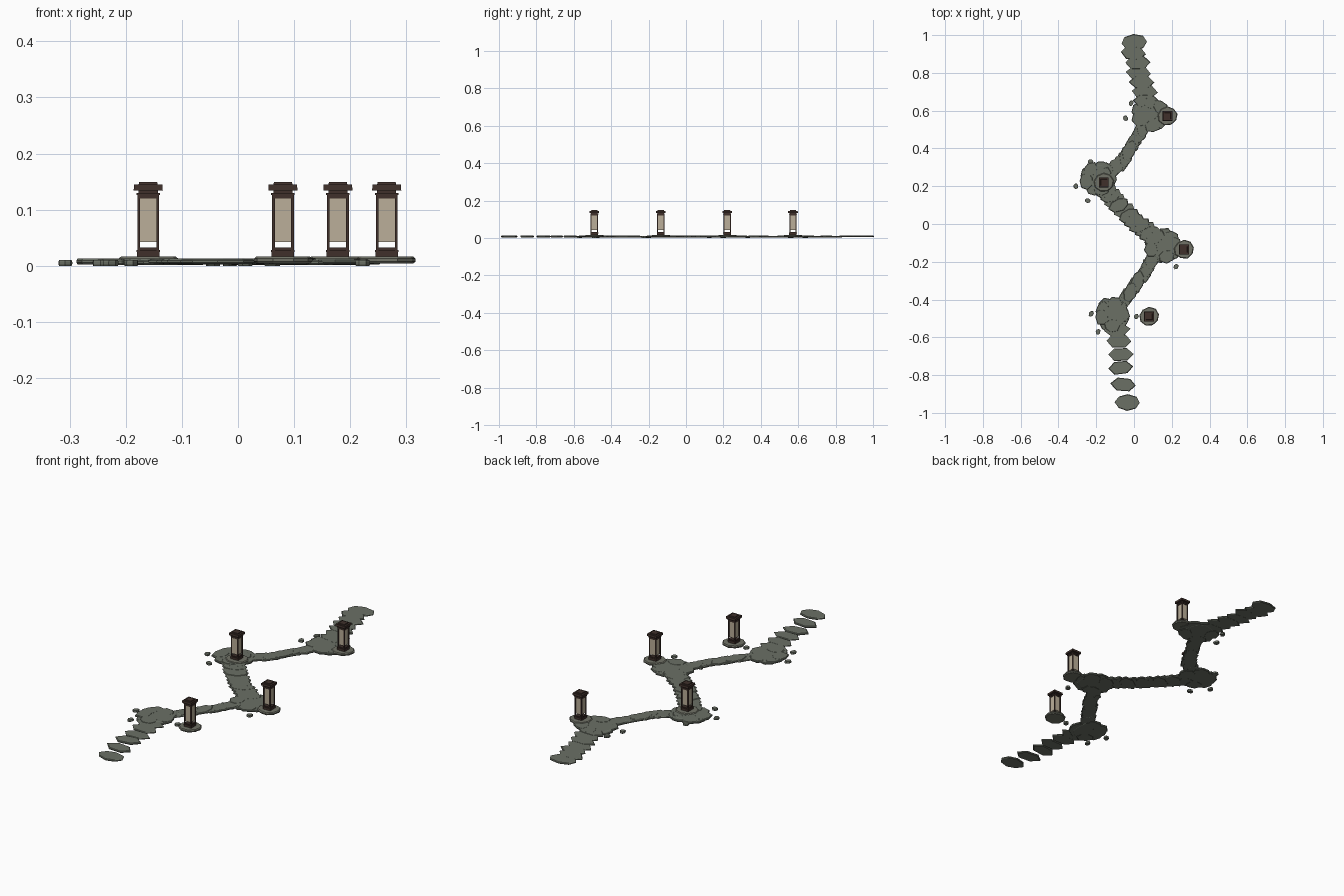
import bpy, bmesh, math, random
from mathutils import Vector

if "Cube" in bpy.data.objects:
    bpy.data.objects.remove(bpy.data.objects["Cube"])

random.seed(7)


def material(name, rgb):
    m = bpy.data.materials.new(name)
    m.diffuse_color = (*rgb, 1)
    m.use_nodes = True
    m.node_tree.nodes["Principled BSDF"].inputs["Base Color"].default_value = m.diffuse_color
    return m


STONE = material("grey green stone", (0.145, 0.162, 0.130))
BASE = material("warm grey stone", (0.165, 0.170, 0.135))
WOOD = material("dark wood", (0.050, 0.030, 0.024))
PAPER = material("cream paper", (0.50, 0.43, 0.32))


def finish(name, bm, mat):
    bmesh.ops.recalc_face_normals(bm, faces=bm.faces)
    me = bpy.data.meshes.new(name)
    bm.to_mesh(me)
    bm.free()
    me.materials.append(mat)
    ob = bpy.data.objects.new(name, me)
    bpy.context.collection.objects.link(ob)
    return ob


def slab(bm, x, y, rx, ry, angle, z0, z1, n=8, rough=0.1):
    """Irregular flat stone with a chipped upper edge."""
    rim = []
    for i in range(n):
        a = math.tau * i / n
        r = 1 + random.uniform(-rough, rough)
        px, py = rx * r * math.cos(a), ry * r * math.sin(a)
        rim.append((px * math.cos(angle) - py * math.sin(angle),
                    px * math.sin(angle) + py * math.cos(angle)))
    rings = []
    for scale, t in ((0.92, 0), (1, 0.3), (1, 0.7), (0.92, 1)):
        rings.append([bm.verts.new((x + u * scale, y + v * scale, z0 + (z1 - z0) * t))
                      for u, v in rim])
    for lo, hi in zip(rings, rings[1:]):
        for i in range(n):
            j = (i + 1) % n
            bm.faces.new((lo[i], lo[j], hi[j], hi[i]))
    bm.faces.new(rings[0][::-1])
    bm.faces.new(rings[-1])


def box(bm, x, y, z0, z1, wx, wy, taper=1.0):
    v = [bm.verts.new((x + sx * wx / 2 * k, y + sy * wy / 2 * k, z))
         for z, k in ((z0, 1), (z1, taper))
         for sx, sy in ((-1, -1), (1, -1), (1, 1), (-1, 1))]
    bm.faces.new(v[3::-1])
    bm.faces.new(v[4:])
    for i in range(4):
        j = (i + 1) % 4
        bm.faces.new((v[i], v[j], v[j + 4], v[i + 4]))


# Stepping stones laid across a zigzag route, spacing per leg
legs = [
    ([(-0.035, -0.945), (-0.055, -0.85), (-0.07, -0.76), (-0.07, -0.69), (-0.08, -0.62),
      (-0.09, -0.56)], None),
    ([(-0.10, -0.47), (-0.02, -0.36), (0.06, -0.25), (0.13, -0.13)], 0.036),
    ([(0.14, -0.09), (0.03, -0.01), (-0.08, 0.10), (-0.17, 0.20)], 0.036),
    ([(-0.16, 0.25), (-0.06, 0.33), (0.01, 0.45), (0.07, 0.55)], 0.036),
    ([(0.075, 0.60), (0.06, 0.65), (0.055, 0.70), (0.04, 0.75), (0.025, 0.80),
      (0.02, 0.855), (-0.005, 0.905), (0.0, 0.96)], None),
]
bm = bmesh.new()
for pts, step in legs:
    pts = [Vector(p) for p in pts]
    if step is None:
        for p in pts:
            end = abs(p.y) > 0.93
            slab(bm, p.x, p.y, 0.068, 0.045 if end else 0.039,
                 random.uniform(-0.1, 0.1), random.uniform(0.003, 0.004),
                 random.uniform(0.011, 0.013), 8 if end else 6, 0.06)
        continue
    for a, b in zip(pts, pts[1:]):
        count = max(1, round((b - a).length / step))
        across = math.atan2(b.y - a.y, b.x - a.x) + math.pi / 2
        for i in range(count):
            p = a.lerp(b, i / count)
            slab(bm, p.x, p.y, 0.060, 0.036, across * 0.5 + random.uniform(-0.1, 0.1)
                 if across < math.pi / 2 + 1.2 else across * 0.5 + math.pi / 2,
                 random.uniform(0.002, 0.004), random.uniform(0.010, 0.013), 7, 0.1)
finish("stepping_stones", bm, STONE)

# Wide landings at each bend, made of overlapping slabs
bm = bmesh.new()
for x, y, rx, ry in ((-0.115, -0.48, 0.095, 0.10), (0.155, -0.115, 0.11, 0.095),
                     (-0.19, 0.24, 0.11, 0.10), (0.085, 0.58, 0.11, 0.105)):
    slab(bm, x, y, rx * 0.75, ry * 0.75, 0, 0.002, 0.0125, 10)
    for i in range(9):
        a = math.tau * i / 9 + random.uniform(-0.15, 0.15)
        slab(bm, x + rx * 0.6 * math.cos(a), y + ry * 0.6 * math.sin(a),
             0.044, 0.036, a + math.pi / 2, random.uniform(0.001, 0.004),
             random.uniform(0.010, 0.0135), 7, 0.12)
finish("landing_stones", bm, STONE)

# Loose pebbles beside the bends
bm = bmesh.new()
for x, y in ((-0.245, 0.124), (0.222, -0.226), (0.012, -0.49), (-0.308, 0.20),
             (-0.226, -0.475), (-0.045, 0.56), (-0.19, -0.57), (-0.015, 0.64),
             (0.06, -0.20), (-0.23, 0.33)):
    slab(bm, x, y, 0.016, 0.013, random.uniform(0, 3), 0, 0.010, 7, 0.1)
finish("pebbles", bm, STONE)

# Lanterns
for k, (x, y) in enumerate(((0.08, -0.49), (0.265, -0.135), (-0.16, 0.22), (0.178, 0.572)), 1):
    bm = bmesh.new()
    slab(bm, x, y, 0.054, 0.050, 0.2, 0.004, 0.0165, 9, 0.05)
    finish(f"lantern_base_{k}", bm, BASE)

    bm = bmesh.new()
    box(bm, x, y, 0.016, 0.025, 0.040, 0.040)          # plinth
    box(bm, x, y, 0.025, 0.028, 0.042, 0.042)          # lower moulding
    box(bm, x, y, 0.028, 0.033, 0.036, 0.036)          # floor
    for sx in (-1, 1):
        for sy in (-1, 1):                             # corner posts
            box(bm, x + sx * 0.017, y + sy * 0.017, 0.026, 0.128, 0.005, 0.005)
    box(bm, x, y, 0.120, 0.126, 0.037, 0.037)          # upper beam
    box(bm, x, y, 0.126, 0.130, 0.042, 0.042)          # upper moulding
    box(bm, x, y, 0.130, 0.135, 0.034, 0.034)          # neck
    finish(f"lantern_frame_{k}", bm, WOOD)

    bm = bmesh.new()
    box(bm, x, y, 0.134, 0.145, 0.052, 0.052, 0.97)
    box(bm, x, y, 0.145, 0.149, 0.034, 0.034, 0.94)
    finish(f"lantern_roof_{k}", bm, WOOD)

    bm = bmesh.new()
    box(bm, x, y, 0.042, 0.121, 0.032, 0.032)
    finish(f"lantern_panes_{k}", bm, PAPER)
